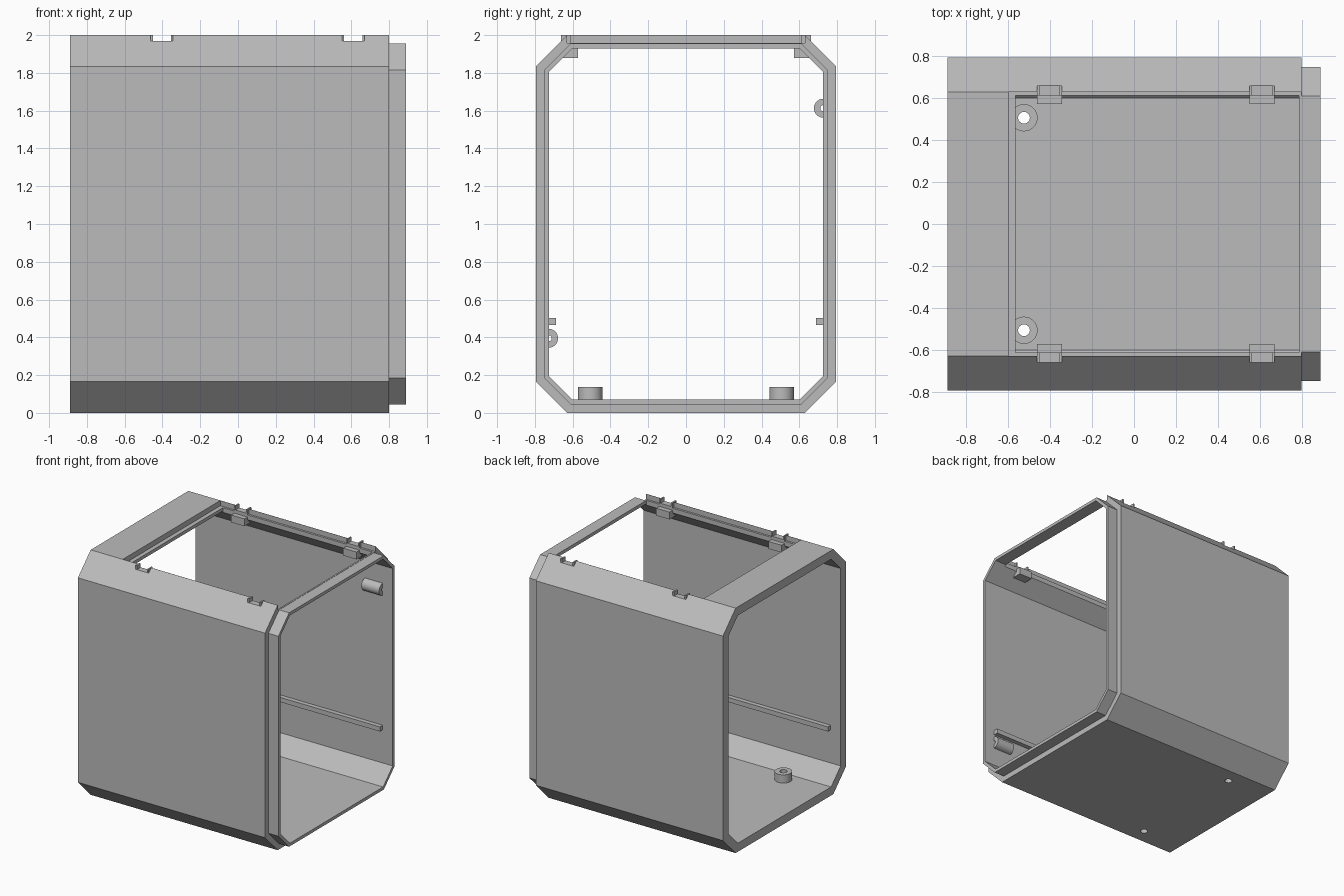
import bpy, bmesh, math

if "Cube" in bpy.data.objects:
    bpy.data.objects.remove(bpy.data.objects["Cube"])

grey = bpy.data.materials.new("plain_grey")
grey.use_nodes = True
GREY = (0.5, 0.5, 0.5, 1)
grey.diffuse_color = GREY
grey.node_tree.nodes["Principled BSDF"].inputs["Base Color"].default_value = GREY

HALF_Y, HEIGHT, CHAMFER = 0.795, 2.0, 0.165
LEFT, RIGHT, LIP = -0.89, 0.80, 0.89
WALL, STEP = 0.07, 0.045
INNER_Y = HALF_Y - WALL


def finish(bm, name):
    bmesh.ops.recalc_face_normals(bm, faces=bm.faces)
    mesh = bpy.data.meshes.new(name)
    bm.to_mesh(mesh)
    bm.free()
    mesh.materials.append(grey)
    ob = bpy.data.objects.new(name, mesh)
    bpy.context.collection.objects.link(ob)
    return ob


def loft(name, rings, closed=False):
    """Skin rings of points; closed joins the last ring to the first."""
    bm = bmesh.new()
    rows = [[bm.verts.new(p) for p in ring] for ring in rings]
    pairs = list(zip(rows, rows[1:]))
    if closed:
        pairs.append((rows[-1], rows[0]))
    else:
        bm.faces.new(rows[0])
        bm.faces.new(rows[-1])
    n = len(rows[0])
    for a, b in pairs:
        for i in range(n):
            j = (i + 1) % n
            bm.faces.new((a[i], a[j], b[j], b[i]))
    return finish(bm, name)


def box(name, x, y, z):
    y = sorted(y)
    return loft(name, [[(u, y[0], z[0]), (u, y[1], z[0]), (u, y[1], z[1]), (u, y[0], z[1])] for u in x])


def circle(cx, cy, z, r, n=32):
    return [(cx + r * math.cos(math.tau * i / n), cy + r * math.sin(math.tau * i / n), z) for i in range(n)]


def octagon(x, d):
    """Chamfered section of the housing at x, inset by d."""
    k = d * math.tan(math.pi / 8)
    y, c = HALF_Y - d, HALF_Y - CHAMFER - k
    lo, hi = CHAMFER + k, HEIGHT - CHAMFER - k
    half = [(c, d), (y, lo), (y, hi), (c, HEIGHT - d)]
    return [(x, a, b) for a, b in half + [(-a, b) for a, b in reversed(half)]]


def cut(target, cutter):
    mod = target.modifiers.new("cut", "BOOLEAN")
    mod.operation, mod.solver, mod.object = "DIFFERENCE", "EXACT", cutter
    cutter.hide_render = True
    bpy.context.view_layer.objects.active = target
    bpy.ops.object.modifier_apply(modifier=mod.name)
    bpy.data.objects.remove(cutter)


# Chamfered tube with a stepped lip at one end
shell = loft("housing_shell", [octagon(LEFT, 0), octagon(RIGHT, 0), octagon(RIGHT, STEP),
                               octagon(LIP, STEP), octagon(LIP, WALL), octagon(LEFT, WALL)], closed=True)

# Lid recess, with a narrow ledge around the opening
cut(shell, box("recess_cutter", (-0.60, RIGHT + 0.001), (-0.629, 0.629), (1.957, 2.1)))
cut(shell, box("opening_cutter", (-0.565, 0.787), (-0.612, 0.612), (1.8, 2.1)))

BOSS_X, BOSS_Y = -0.525, 0.507
CLIPS = (-0.403, 0.61)
for s in (-1, 1):
    side = "front" if s < 0 else "back"
    cut(shell, loft("hole_cutter", [circle(BOSS_X, s * BOSS_Y, z, 0.028) for z in (-0.1, 0.1)]))
    for cx in CLIPS:
        cut(shell, box("notch_cutter", (cx - 0.06, cx + 0.06), (s * 0.58, s * 0.7), (1.968, 2.1)))

    # Lid clip seats: block, notch floor and two small cheeks
    for i, cx in enumerate(CLIPS):
        tag = f"{side}_{i + 1}"
        box("clip_block_" + tag, (cx - 0.06, cx + 0.06), (s * 0.572, s * 0.655), (1.88, 1.94))
        box("clip_floor_" + tag, (cx - 0.048, cx + 0.048), (s * 0.612, s * 0.66), (1.935, 1.968))
        for e in (-1, 1):
            xs = sorted((cx + e * 0.048, cx + e * 0.06))
            box(f"clip_cheek_{tag}_{'a' if e < 0 else 'b'}", xs, (s * 0.612, s * 0.662), (1.93, 2.0))

    # Hollow screw bosses on the floor
    lo, hi = WALL - 0.01, 0.137
    boss = loft("floor_boss_" + side, [circle(BOSS_X, s * BOSS_Y, z, r) for z, r in
                                       ((lo, 0.065), (hi, 0.065), (hi, 0.028), (lo, 0.028))], closed=True)

    # Long side rails
    box("side_rail_" + side, (-0.80, 0.80), (s * 0.688, s * (INNER_Y + 0.01)), (0.465, 0.503))

    # Half-round tubular catch on each side wall
    cz = 0.395 if s < 0 else 1.613
    arc = [(r * math.sin(a), r * math.cos(a)) for r, order in ((0.05, 1), (0.016, -1))
           for a in [math.pi * i / 16 for i in range(17)][::order]]
    catch = loft("wall_catch_" + side,
                 [[(x, s * (INNER_Y + 0.002 - dy), cz + dz) for dy, dz in arc] for x in (0.64, 0.80)])
    for ob in (boss, catch):
        bpy.ops.object.select_all(action="DESELECT")
        ob.select_set(True)
        bpy.context.view_layer.objects.active = ob
        bpy.ops.object.shade_smooth_by_angle(angle=math.radians(30))
